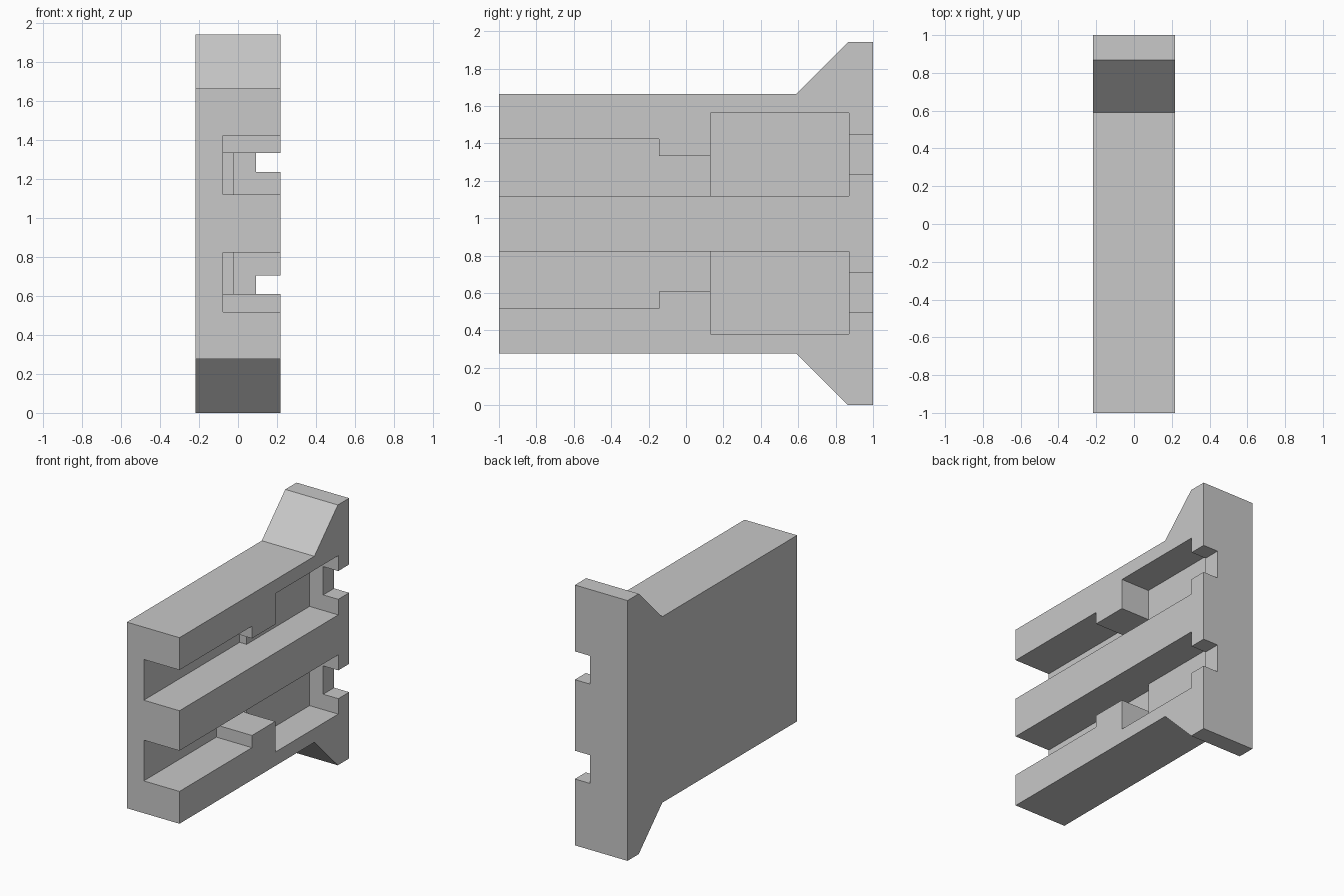
import bpy
import bmesh

default = bpy.data.objects.get("Cube")
if default:
    bpy.data.objects.remove(default, do_unlink=True)

HALF_WIDTH = 0.217
MID_Z = 0.971        # height of the mirror plane
OUTSIDE = 0.4        # cutters reach past the open side

grey = bpy.data.materials.new("plain_grey")
grey.use_nodes = True
colour = (0.58, 0.58, 0.58, 1)
grey.diffuse_color = colour
grey.node_tree.nodes["Principled BSDF"].inputs["Base Color"].default_value = colour


def slab(name, outline, x0, x1):
    """Extrude a (y, z) outline from x0 to x1."""
    bm = bmesh.new()
    face = bm.faces.new([bm.verts.new((x0, y, z)) for y, z in outline])
    side = bmesh.ops.extrude_face_region(bm, geom=[face])["geom"]
    moved = [v for v in side if isinstance(v, bmesh.types.BMVert)]
    bmesh.ops.translate(bm, verts=moved, vec=(x1 - x0, 0, 0))
    bmesh.ops.recalc_face_normals(bm, faces=bm.faces)
    mesh = bpy.data.meshes.new(name)
    bm.to_mesh(mesh)
    bm.free()
    mesh.materials.append(grey)
    obj = bpy.data.objects.new(name, mesh)
    bpy.context.collection.objects.link(obj)
    return obj


def flip(outline):
    return [(y, 2 * MID_Z - z) for y, z in outline]


def box(y0, y1, z0, z1):
    return [(y0, z0), (y1, z0), (y1, z1), (y0, z1)]


# Solid body with a flared flange at the back
upper = [(1, 1.942), (0.867, 1.942), (0.59, 1.665), (-1, 1.665)]
body = slab("channel_body", upper + flip(upper)[::-1], -HALF_WIDTH, HALF_WIDTH)

# Front channel with its narrow neck, wide pocket, and notch through the flange
channel = [(-1.2, 1.12), (0.13, 1.12), (0.13, 1.333),
           (-0.145, 1.333), (-0.145, 1.424), (-1.2, 1.424)]
cuts = [("channel", channel, -0.077),
        ("pocket", box(0.13, 0.872, 1.12, 1.562), -0.02),
        ("flange_notch", box(0.872, 1.2, 1.236, 1.447), 0.093)]

cutters = []
for name, outline, floor in cuts:
    for side, shape in (("upper", outline), ("lower", flip(outline))):
        cutter = slab(side + "_" + name + "_cutter", shape, floor, OUTSIDE)
        cutter.hide_render = True
        cutters.append(cutter)
        mod = body.modifiers.new(cutter.name, "BOOLEAN")
        mod.operation = "DIFFERENCE"
        mod.solver = "EXACT"
        mod.object = cutter

# Bake the cuts and drop the cutters
graph = bpy.context.evaluated_depsgraph_get()
result = bpy.data.meshes.new_from_object(body.evaluated_get(graph))
body.modifiers.clear()
body.data = result
for cutter in cutters:
    bpy.data.objects.remove(cutter, do_unlink=True)
